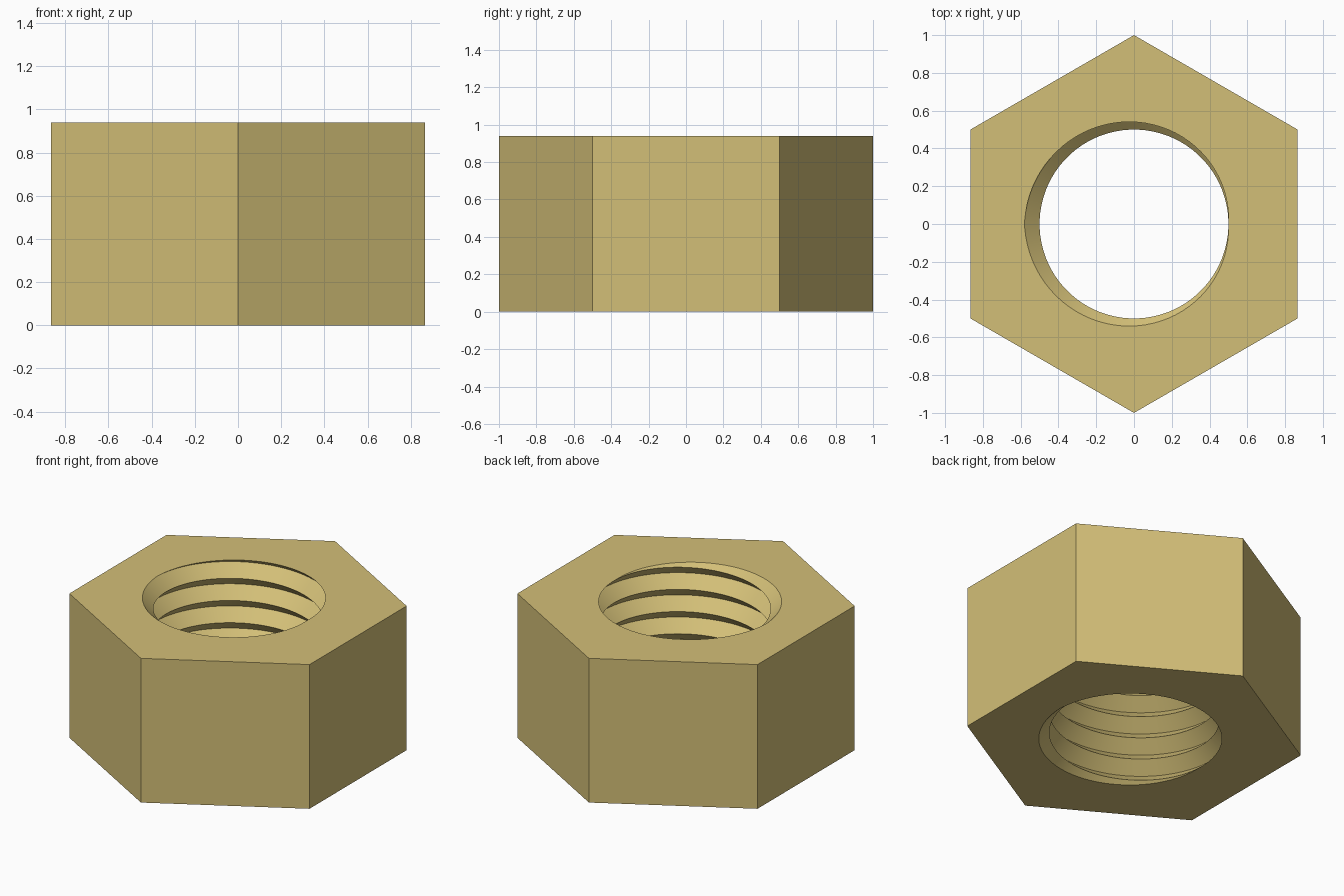
import bpy, bmesh
from math import pi, sin, cos
from mathutils import Vector

cube = bpy.data.objects.get("Cube")
if cube:
    bpy.data.objects.remove(cube, do_unlink=True)

HEIGHT = 0.94
TURNS = 6.5
PITCH = HEIGHT / TURNS
CREST, ROOT = 0.5, 0.58      # inner and outer radius of the thread
STEPS = 80                   # segments per turn

brass = bpy.data.materials.new("brass")
brass.use_nodes = True
colour = (0.65, 0.52, 0.185, 1)
brass.diffuse_color = colour
brass.node_tree.nodes["Principled BSDF"].inputs["Base Color"].default_value = colour

bm = bmesh.new()


def helix(radius, lift):
    """Right-handed row of vertices that overshoots both ends of the hole."""
    row = []
    for k in range(-2 * STEPS, 9 * STEPS):
        turn = (k + 0.5) / STEPS
        a = 2 * pi * turn
        row.append(bm.verts.new((radius * cos(a), radius * sin(a), PITCH * (turn + lift))))
    return row


# Threaded hole: flanks from root up to crest, and crest up to the next root
root, crest = helix(ROOT, 0), helix(CREST, 0.5)
for k in range(len(root) - 1):
    bm.faces.new((root[k], root[k + 1], crest[k + 1], crest[k]))
    if k + STEPS + 1 < len(root):
        bm.faces.new((crest[k], crest[k + 1], root[k + STEPS + 1], root[k + STEPS]))

# Trim the thread flush with the bottom and the top
for z, direction in ((0, -1), (HEIGHT, 1)):
    bmesh.ops.bisect_plane(bm, geom=bm.verts[:] + bm.edges[:] + bm.faces[:], dist=1e-6,
                           plane_co=(0, 0, z), plane_no=(0, 0, direction), clear_outer=True)

# Hexagonal ends, filled between the outline and the hole
rings = []
for z in (0, HEIGHT):
    rim = [e for e in bm.edges if e.is_boundary
           and all(abs(v.co.z - z) < 1e-5 for v in e.verts)]
    ring = [bm.verts.new((cos(pi / 6 + i * pi / 3), sin(pi / 6 + i * pi / 3), z))
            for i in range(6)]
    outline = [bm.edges.new((ring[i], ring[(i + 1) % 6])) for i in range(6)]
    bmesh.ops.triangle_fill(bm, edges=rim + outline, use_beauty=True,
                            normal=Vector((0, 0, 1 if z else -1)))
    rings.append(ring)

# Six flat sides
low, high = rings
for i in range(6):
    j = (i + 1) % 6
    bm.faces.new((low[i], low[j], high[j], high[i]))

bmesh.ops.recalc_face_normals(bm, faces=bm.faces[:])
mesh = bpy.data.meshes.new("hex_nut")
bm.to_mesh(mesh)
bm.free()
mesh.materials.append(brass)

nut = bpy.data.objects.new("hex_nut", mesh)
bpy.context.collection.objects.link(nut)
bpy.ops.object.select_all(action='DESELECT')
nut.select_set(True)
bpy.context.view_layer.objects.active = nut
bpy.ops.object.shade_smooth_by_angle(angle=pi / 6)
